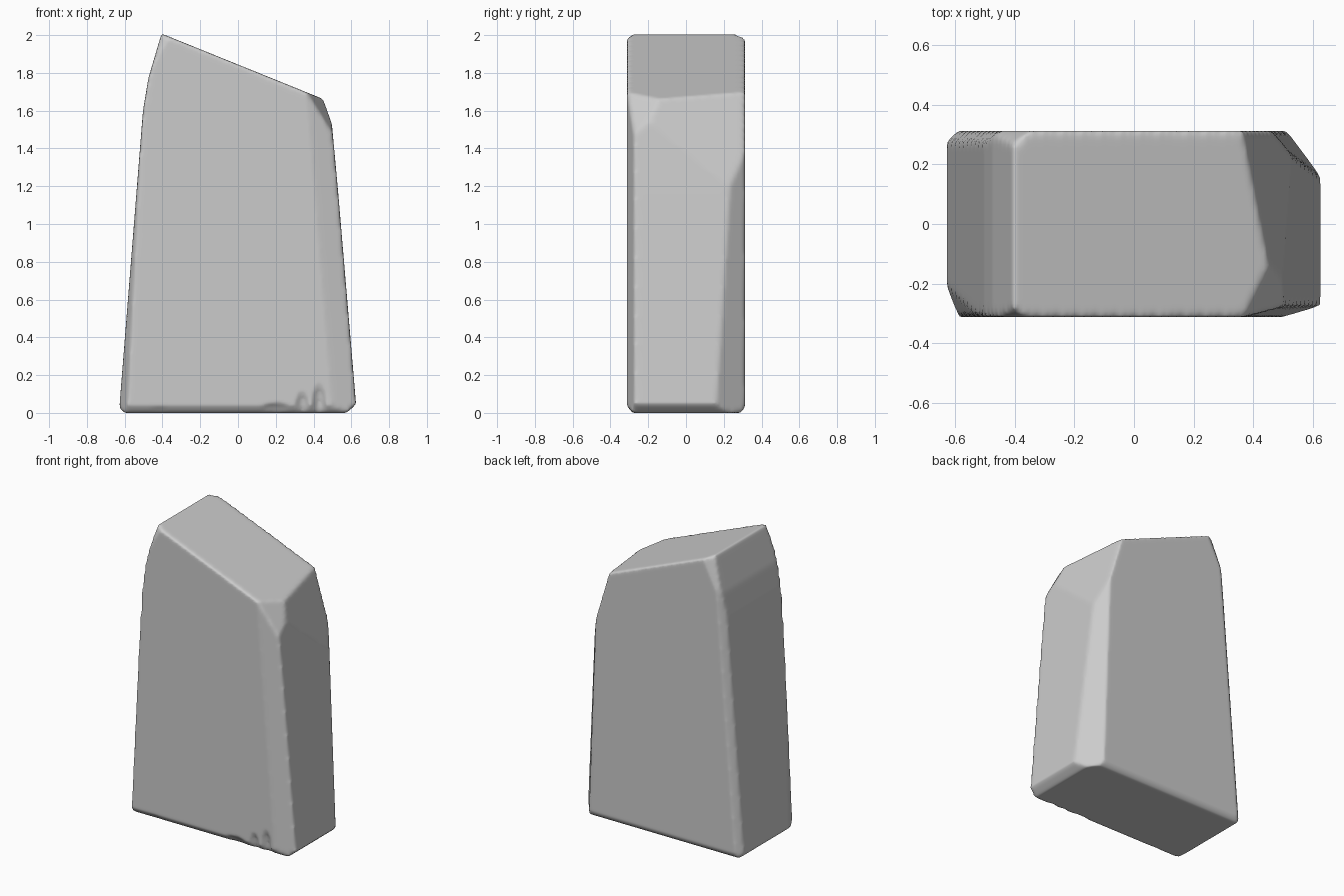
import bpy, bmesh
from mathutils import Vector

if "Cube" in bpy.data.objects:
    bpy.data.objects.remove(bpy.data.objects["Cube"])

HALF = 0.312  # half depth of the slab

# Front silhouette of the slab
profile = [(-0.605, 0), (-0.628, 0.03), (-0.503, 1.6), (-0.475, 1.77), (-0.405, 2.008),
           (0.455, 1.66), (0.497, 1.53), (0.53, 1.17), (0.625, 0.045), (0.575, 0)]

# Hewn facets: point on plane, outward normal
facets = [
    ((0.60, 0.18, 0.30), (0.8, 0.6, 0.03)),        # back right edge
    ((0.452, -0.14, 1.66), (1, 0.17, 0.3)),        # upper right side
    ((0.452, -0.14, 1.66), (0.9, -0.35, 0.5)),     # upper right front corner
    ((0.615, -0.275, 0.1), (0.3, -1, 0.024)),      # front right edge
    ((-0.622, -0.22, 0.05), (-1, -0.4, 0.05)),     # front left edge
    ((-0.622, 0.28, 0.05), (-0.7, 0.7, 0.056)),    # back left edge
    ((-0.40, 0.275, 2.0), (-0.5, 0.8, 0.25)),      # peak, back corner
    ((-0.40, -0.29, 2.0), (-0.4, -0.8, 0.25)),     # peak, front corner
    ((0, -0.285, 0), (0, -0.8, -0.6)),             # front foot
    ((0, 0.29, 0), (0, 0.8, -0.6)),                # back foot
]

# Small chips: centre, radii
chips = [
    ((0.43, -0.365, 0.0), (0.05, 0.09, 0.21)),
    ((0.34, -0.365, 0.0), (0.05, 0.085, 0.16)),
    ((0.20, -0.36, -0.01), (0.14, 0.085, 0.08)),
    ((-0.42, -0.36, -0.01), (0.12, 0.08, 0.06)),
    ((0.545, -0.35, 1.12), (0.07, 0.08, 0.15)),
    ((0.59, -0.34, 0.78), (0.05, 0.06, 0.07)),
    ((0.545, -0.345, 1.42), (0.06, 0.07, 0.15)),
]


def finish(name, bm):
    bmesh.ops.recalc_face_normals(bm, faces=bm.faces)
    mesh = bpy.data.meshes.new(name)
    bm.to_mesh(mesh)
    bm.free()
    obj = bpy.data.objects.new(name, mesh)
    bpy.context.collection.objects.link(obj)
    return obj


# Stone slab: extruded silhouette trimmed by facets
bm = bmesh.new()
face = bm.faces.new([bm.verts.new((x, -HALF, z)) for x, z in profile])
ext = bmesh.ops.extrude_face_region(bm, geom=[face])
for v in ext["geom"]:
    if isinstance(v, bmesh.types.BMVert):
        v.co.y = HALF
for point, normal in facets:
    cut = bmesh.ops.bisect_plane(bm, geom=bm.verts[:] + bm.edges[:] + bm.faces[:],
                                 plane_co=point, plane_no=Vector(normal).normalized(),
                                 clear_outer=True)
    rim = [e for e in cut["geom_cut"] if isinstance(e, bmesh.types.BMEdge)]
    if rim:
        bmesh.ops.contextual_create(bm, geom=rim)
stone = finish("stone_slab", bm)

# Chip cutters along the front edges
for i, (centre, radii) in enumerate(chips):
    bm = bmesh.new()
    bmesh.ops.create_icosphere(bm, subdivisions=2, radius=1)
    bmesh.ops.scale(bm, verts=bm.verts, vec=radii)
    bmesh.ops.translate(bm, verts=bm.verts, vec=centre)
    cutter = finish(f"chip_cutter_{i + 1}", bm)
    cutter.hide_render = True
    cutter.hide_set(True)
    mod = stone.modifiers.new("chip", 'BOOLEAN')
    mod.operation = 'DIFFERENCE'
    mod.solver = 'EXACT'
    mod.object = cutter

# Worn edges
remesh = stone.modifiers.new("worn_surface", 'REMESH')
remesh.mode = 'VOXEL'
remesh.voxel_size = 0.013
remesh.use_smooth_shade = True
smooth = stone.modifiers.new("worn_edges", 'SMOOTH')
smooth.factor = 0.5
smooth.iterations = 6
